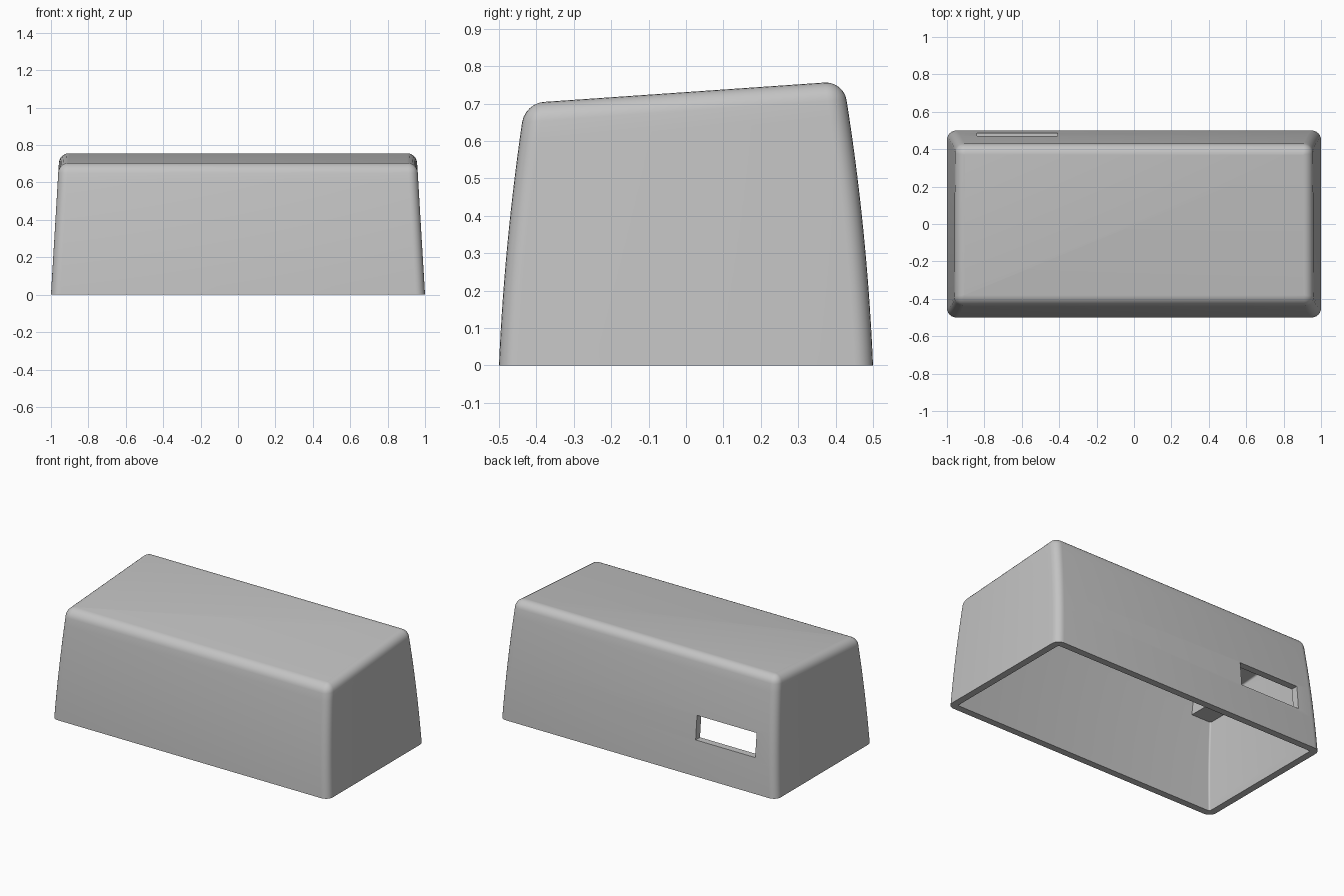
import bpy
import bmesh
from math import cos, sin, pi

if "Cube" in bpy.data.objects:
    bpy.data.objects.remove(bpy.data.objects["Cube"])

WALL = 0.045
LEVELS = 14
ARC = 6
SLOPE = 0.069

grey = bpy.data.materials.new("plain grey")
grey.use_nodes = True
grey.diffuse_color = (0.55, 0.55, 0.55, 1)
grey.node_tree.nodes["Principled BSDF"].inputs["Base Color"].default_value = grey.diffuse_color


def finish(bm, name):
    bmesh.ops.recalc_face_normals(bm, faces=bm.faces)
    mesh = bpy.data.meshes.new(name)
    bm.to_mesh(mesh)
    bm.free()
    mesh.materials.append(grey)
    obj = bpy.data.objects.new(name, mesh)
    bpy.context.collection.objects.link(obj)
    return obj


def block(name, low, high):
    bm = bmesh.new()
    bmesh.ops.create_cube(bm, size=1)
    for v in bm.verts:
        v.co = [(a + b) / 2 + c * (b - a) for a, b, c in zip(low, high, v.co)]
    return finish(bm, name)


def tapered_body(name, inset, bottom, radius):
    """Loft of rounded rectangles: bowed walls, sloping roof, rounded edges."""
    steps = [(i / LEVELS, 0) for i in range(LEVELS + 1)]
    steps += [(1, i / ARC * pi / 2) for i in range(1, ARC + 1)]
    bm = bmesh.new()
    rings = []
    for t, angle in steps:
        shrink = radius * (1 - cos(angle))
        rise = radius * sin(angle)
        corner = max(radius - shrink, 0.002)

        def height(y):
            shoulder = 0.7306 + SLOPE * y - inset - radius
            return bottom + (shoulder - bottom) * t + rise

        ring = []
        for quarter, (sx, sy) in enumerate(((1, 1), (-1, 1), (-1, -1), (1, -1))):
            z = height(sy * 0.43)
            cx = 1 - 0.06 * z - inset - shrink - corner
            cy = 0.5 - 0.043 * z - 0.08 * z * z - inset - shrink - corner
            for k in range(ARC + 1):
                a = (quarter + k / ARC) * pi / 2
                x, y = sx * cx + corner * cos(a), sy * cy + corner * sin(a)
                ring.append(bm.verts.new((x, y, height(y))))
        rings.append(ring)
    for a, b in zip(rings, rings[1:]):
        for k in range(len(a)):
            bm.faces.new((a[k - 1], a[k], b[k], b[k - 1]))
    bm.faces.new(rings[0])
    bm.faces.new(rings[-1])
    # level underside
    for v in rings[0]:
        v.co.z = bottom
    return finish(bm, name)


def cut(target, cutter):
    mod = target.modifiers.new("cut", 'BOOLEAN')
    mod.operation = 'DIFFERENCE'
    mod.solver = 'EXACT'
    mod.object = cutter
    bpy.context.view_layer.objects.active = target
    bpy.ops.object.modifier_apply(modifier=mod.name)
    bpy.data.objects.remove(cutter)


# Hollow shell, open underneath
shell = tapered_body("shell", 0, 0, 0.05)
cut(shell, tapered_body("cavity", WALL, -0.05, 0.01))

# Rear window, whose cut also nicks the inside of the front wall
cut(shell, block("window_cutter", (-0.84, -0.425, 0.23), (-0.41, 0.6, 0.385)))

bpy.ops.object.select_all(action='DESELECT')
shell.select_set(True)
bpy.context.view_layer.objects.active = shell
bpy.ops.object.shade_smooth_by_angle(angle=0.5)

# Blocks in the inner corners under the roof
for sx, side in ((-1, "right"), (1, "left")):
    for sy, end in ((-1, "front"), (1, "back")):
        xs = sorted((sx * 0.78, sx * 0.93))
        ys = sorted((sy * 0.27, sy * 0.415))
        block(f"{end}_{side}_corner_block", (xs[0], ys[0], 0.56),
              (xs[1], ys[1], 0.695 + 0.025 * sy))
